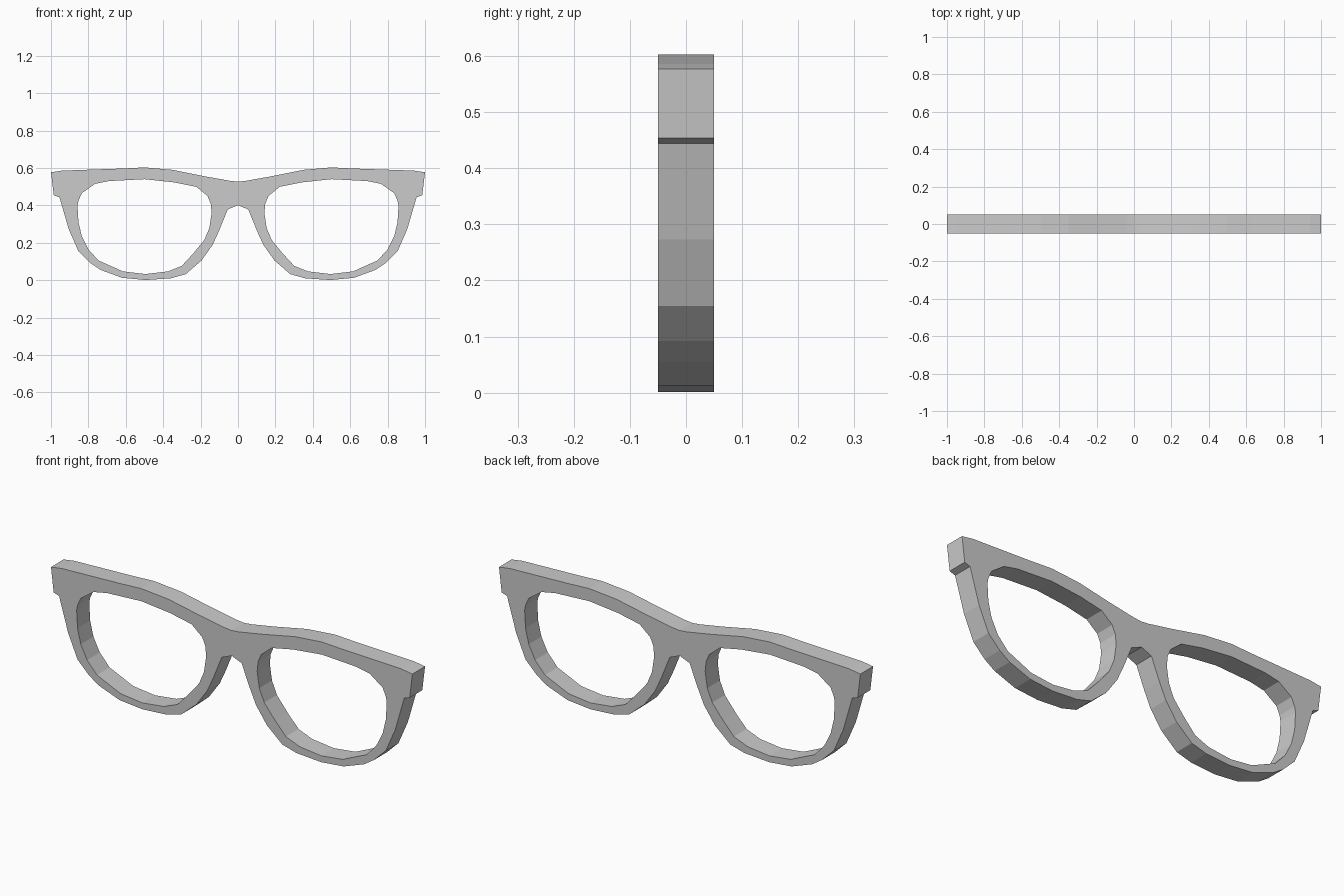
import bpy
import math

if "Cube" in bpy.data.objects:
    bpy.data.objects.remove(bpy.data.objects["Cube"])

# Half outline of the frame (x, z), from top of bridge round to nose arch
HALF = [(0, .527), (.04, .531), (.17, .554), (.35, .590), (.50, .603), (.62, .597),
        (.94, .586), (1.0, .577), (.985, .454), (.955, .444), (.905, .273), (.853, .154),
        (.79, .092), (.735, .055), (.62, .013), (.495, .001), (.36, .010), (.28, .032),
        (.195, .105), (.135, .19), (.10, .267), (.055, .378), (0, .401)]

# Lens opening (x, z)
LENS = [(.853, .425), (.858, .398), (.853, .31), (.835, .235), (.80, .165), (.745, .105),
        (.615, .047), (.495, .033), (.375, .047), (.30, .077), (.24, .142), (.18, .215),
        (.153, .28), (.141, .36), (.146, .41), (.163, .45), (.222, .499), (.34, .523),
        (.50, .540), (.69, .530), (.765, .515), (.835, .465)]


def mirrored(points):
    return [(-x, z) for x, z in reversed(points)]


def add_loop(curve, points):
    spline = curve.splines.new('POLY')
    spline.points.add(len(points) - 1)
    for p, (x, z) in zip(spline.points, points):
        p.co = (x, z, 0, 1)
    spline.use_cyclic_u = True
    spline.use_smooth = False


# Flat profile with two lens holes, extruded to the frame thickness
curve = bpy.data.curves.new("glasses_frame", 'CURVE')
curve.dimensions = '2D'
curve.fill_mode = 'BOTH'
curve.extrude = 0.05
add_loop(curve, HALF + mirrored(HALF[1:-1]))
add_loop(curve, LENS)
add_loop(curve, mirrored(LENS))

# Stand the frame upright and turn it into a flat-shaded mesh
frame = bpy.data.objects.new("glasses_frame", curve)
bpy.context.collection.objects.link(frame)
frame.rotation_euler.x = math.pi / 2
bpy.context.view_layer.objects.active = frame
frame.select_set(True)
bpy.ops.object.convert(target='MESH')
bpy.ops.object.transform_apply(location=False, rotation=True, scale=False)
bpy.ops.object.shade_flat()
